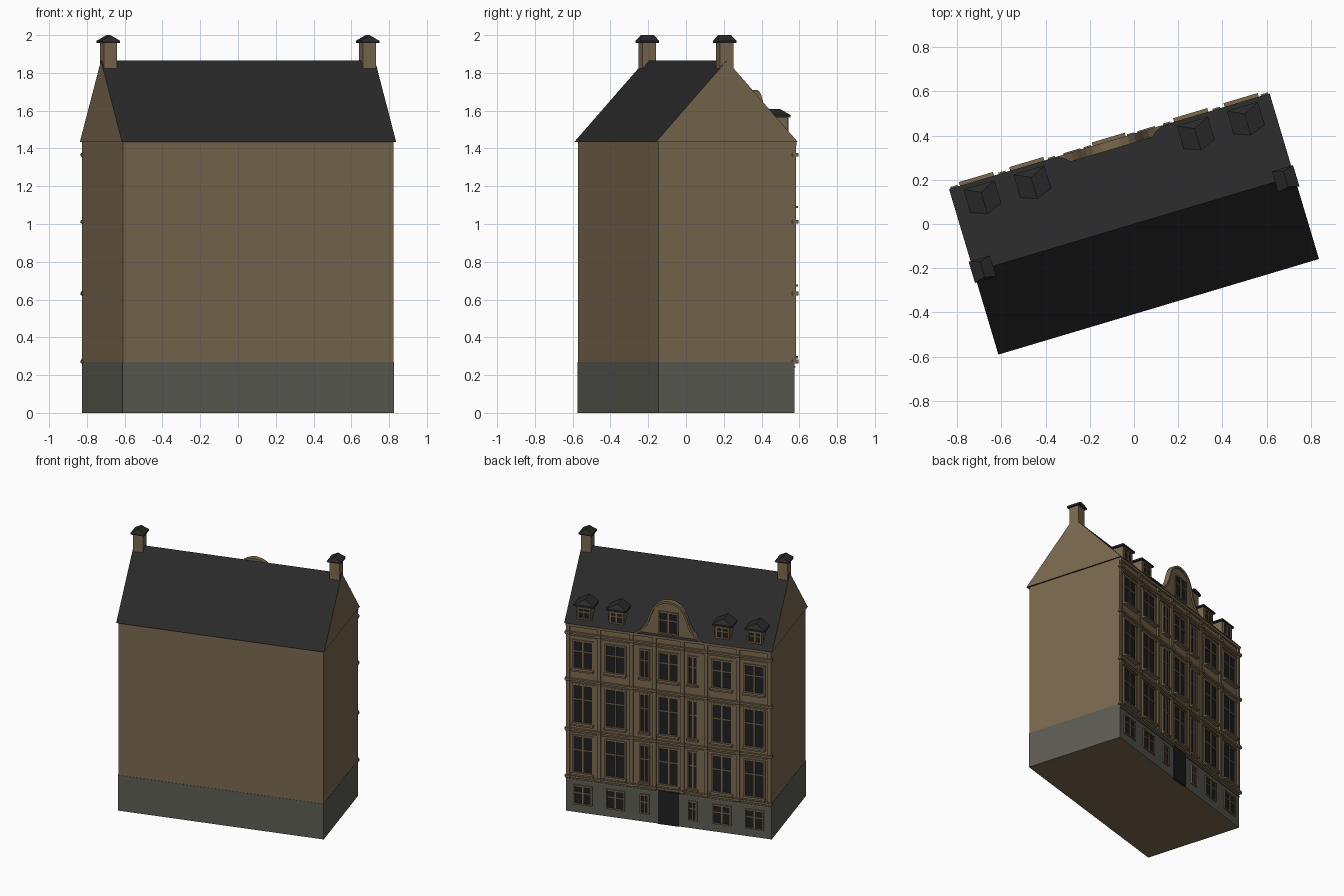
import bpy, bmesh, math

if "Cube" in bpy.data.objects:
    bpy.data.objects.remove(bpy.data.objects["Cube"])

TURN = math.radians(16.6)      # the house stands at an angle on its plot
HL, HD = 0.747, 0.374          # half length and half depth of the walls
EAVE, RIDGE = 1.435, 1.865
RL, RD = 0.757, 0.391          # half length and half depth of the roof


def material(name, r, g, b):
    m = bpy.data.materials.new(name)
    m.diffuse_color = (r, g, b, 1)
    m.use_nodes = True
    m.node_tree.nodes["Principled BSDF"].inputs["Base Color"].default_value = m.diffuse_color
    return m


WALL = material("sandstone_brown", 0.195, 0.14, 0.078)
PLINTH = material("plinth_grey", 0.108, 0.11, 0.09)
SLATE = material("roof_slate", 0.022, 0.022, 0.022)
GLASS = material("window_dark", 0.014, 0.014, 0.015)


def finish(name, bm, *mats):
    bmesh.ops.recalc_face_normals(bm, faces=bm.faces)
    me = bpy.data.meshes.new(name)
    bm.to_mesh(me)
    bm.free()
    for m in mats:
        me.materials.append(m)
    ob = bpy.data.objects.new(name, me)
    ob.rotation_euler.z = TURN
    bpy.context.collection.objects.link(ob)
    return ob


def add_box(bm, x0, x1, y0, y1, z0, z1):
    res = bmesh.ops.create_cube(bm, size=1)
    for v in res["verts"]:
        v.co.x = x1 if v.co.x > 0 else x0
        v.co.y = y1 if v.co.y > 0 else y0
        v.co.z = z1 if v.co.z > 0 else z0


def boxes(name, items, mat):
    bm = bmesh.new()
    for b in items:
        add_box(bm, *b)
    return finish(name, bm, mat)


def add_prism(bm, pts, y0, y1):
    """Extrude an x-z outline along y."""
    a = [bm.verts.new((x, y0, z)) for x, z in pts]
    b = [bm.verts.new((x, y1, z)) for x, z in pts]
    bm.faces.new(a)
    bm.faces.new(b[::-1])
    for i in range(len(pts)):
        j = (i + 1) % len(pts)
        bm.faces.new((a[i], a[j], b[j], b[i]))


def add_cap(bm, cx, hw, y0, y1, ry0, ry1, z0, z1, z2):
    """Small slab with a roof whose ridge runs along y from ry0 to ry1."""
    add_box(bm, cx - hw, cx + hw, y0, y1, z0, z1)
    c = [bm.verts.new(p) for p in ((cx - hw, y0, z1), (cx + hw, y0, z1),
                                   (cx + hw, y1, z1), (cx - hw, y1, z1))]
    r0, r1 = bm.verts.new((cx, ry0, z2)), bm.verts.new((cx, ry1, z2))
    bm.faces.new((c[0], c[1], r0))
    bm.faces.new((c[2], c[3], r1))
    bm.faces.new((c[1], c[2], r1, r0))
    bm.faces.new((c[3], c[0], r0, r1))


# Walls and plinth, with a brown underside
boxes("walls", [(-HL, HL, -HD, HD, 0.27, EAVE)], WALL)
plinth = boxes("plinth", [(-HL - .002, HL + .002, -HD - .002, HD + .002, 0, 0.27)], PLINTH)
plinth.data.materials.append(WALL)
for p in plinth.data.polygons:
    p.material_index = 1 if p.normal.z < -0.5 else 0

# Main roof with brown gable ends
bm = bmesh.new()
prof = [(-RD, EAVE), (RD, EAVE), (0, RIDGE)]
ends = [[bm.verts.new((x, y, z)) for y, z in prof] for x in (-RL, RL)]
for e in ends:
    bm.faces.new(e).material_index = 1
for i in range(3):
    j = (i + 1) % 3
    bm.faces.new((ends[0][i], ends[0][j], ends[1][j], ends[1][i]))
finish("roof", bm, SLATE, WALL)

# Chimneys and their hipped caps
CHX = 0.716
boxes("chimneys", [(s * CHX - .036, s * CHX + .036, -.037, .037, 1.82, 1.96)
                   for s in (-1, 1)], WALL)
bm = bmesh.new()
for s in (-1, 1):
    add_cap(bm, s * CHX, .05, -.05, .05, -.036, .036, 1.957, 1.97, 2.0)
finish("chimney_caps", bm, SLATE)

# Window layout: glass, frames and sills collected per bay
glass, frames, sills = [], [], []


def window(cx, z0, z1, w, y, sill=True, transom=0.62):
    h, t = w / 2, 0.010
    glass.append((cx - h, cx + h, y - .01, y + .003, z0, z1))
    f0, f1 = y - .01, y + .009
    for s in (-1, 1):
        e = cx + s * h
        frames.append((e - t / 2, e + t / 2, f0, f1, z0 - t / 2, z1 + t / 2))
    for z in (z0, z1):
        frames.append((cx - h, cx + h, f0, f1, z - t / 2, z + t / 2))
    zt = z0 + (z1 - z0) * transom
    frames.append((cx - h, cx + h, f0, y + .007, zt - .004, zt + .004))
    frames.append((cx - .005, cx + .005, f0, y + .007, z0, z1))
    if sill:
        sills.append((cx - h - .008, cx + h + .008, f0, .408 if w > .1 else .398,
                      z0 - .016, z0 - .004))


BAYS = [(0, .14), (.175, .066), (-.175, .066), (.387, .145), (-.387, .145),
        (.625, .145), (-.625, .145)]
for cx, w in BAYS:
    for z0, z1 in ((.305, .585), (.685, .975), (1.10, 1.31)):
        window(cx, z0, z1, w, HD)
    if cx:
        window(cx, .065, .205, w * .88, HD + .002, sill=False)

# Front door
boxes("door", [(-.075, .075, HD - .01, HD + .008, 0, .255)], GLASS)

# Pilasters with blocks where the string courses cross them
PX = [s * x for x in (.733, .506, .272, .102) for s in (-1, 1)]
COURSES = (.27, .63, 1.01, 1.365)
pil = [(x - .013, x + .013, HD - .01, HD + .011, .27, EAVE) for x in PX]
pil += [(x - .017, x + .017, HD - .01, HD + .024, z - .008, z + .012)
        for x in PX for z in COURSES]
boxes("pilasters", pil, WALL)

# String courses, each a moulding with a thinner line below, and top cornice
bands = []
for z in COURSES:
    bands.append((-HL - .008, HL + .008, HD - .01, HD + .016, z - .006, z + .008))
    bands.append((-HL, HL, HD - .01, HD + .007, z - .030, z - .022))
bands.append((-HL, HL, HD - .01, HD + .014, 1.415, EAVE))
boxes("string_courses", bands, WALL)

# Bell-shaped centre gable with a raised rim
half = [(.25, 1.435), (.215, 1.455), (.18, 1.492), (.155, 1.54), (.135, 1.60),
        (.115, 1.645), (.085, 1.68), (.045, 1.702)]
outline = half + [(0, 1.71)] + [(-x, z) for x, z in reversed(half)]
bm = bmesh.new()
add_prism(bm, outline, .355, .381)
finish("centre_gable", bm, WALL)
bm = bmesh.new()
for (xa, za), (xb, zb) in zip(outline, outline[1:]):
    def inner(x, z):
        return (x * .92, EAVE + (z - EAVE) * .945 - .001)
    add_prism(bm, [(xa, za), (xb, zb), inner(xb, zb), inner(xa, za)], .352, .392)
finish("gable_rim", bm, WALL)
window(0, 1.462, 1.622, .135, .381, sill=False)

# Dormers: brown cheeks, window and dark cap running back into the roof
cheeks = []
bm = bmesh.new()
for cx in (-.622, -.386, .386, .622):
    cheeks.append((cx - .058, cx + .058, .25, .357, 1.45, 1.568))
    window(cx, 1.475, 1.555, .09, .357, sill=False)
    add_cap(bm, cx, .073, .245, .370, .235, .335, 1.565, 1.577, 1.608)
finish("dormer_caps", bm, SLATE)
boxes("dormer_walls", cheeks, WALL)

boxes("window_glass", glass, GLASS)
boxes("window_frames", frames, WALL)
boxes("window_sills", sills, WALL)
